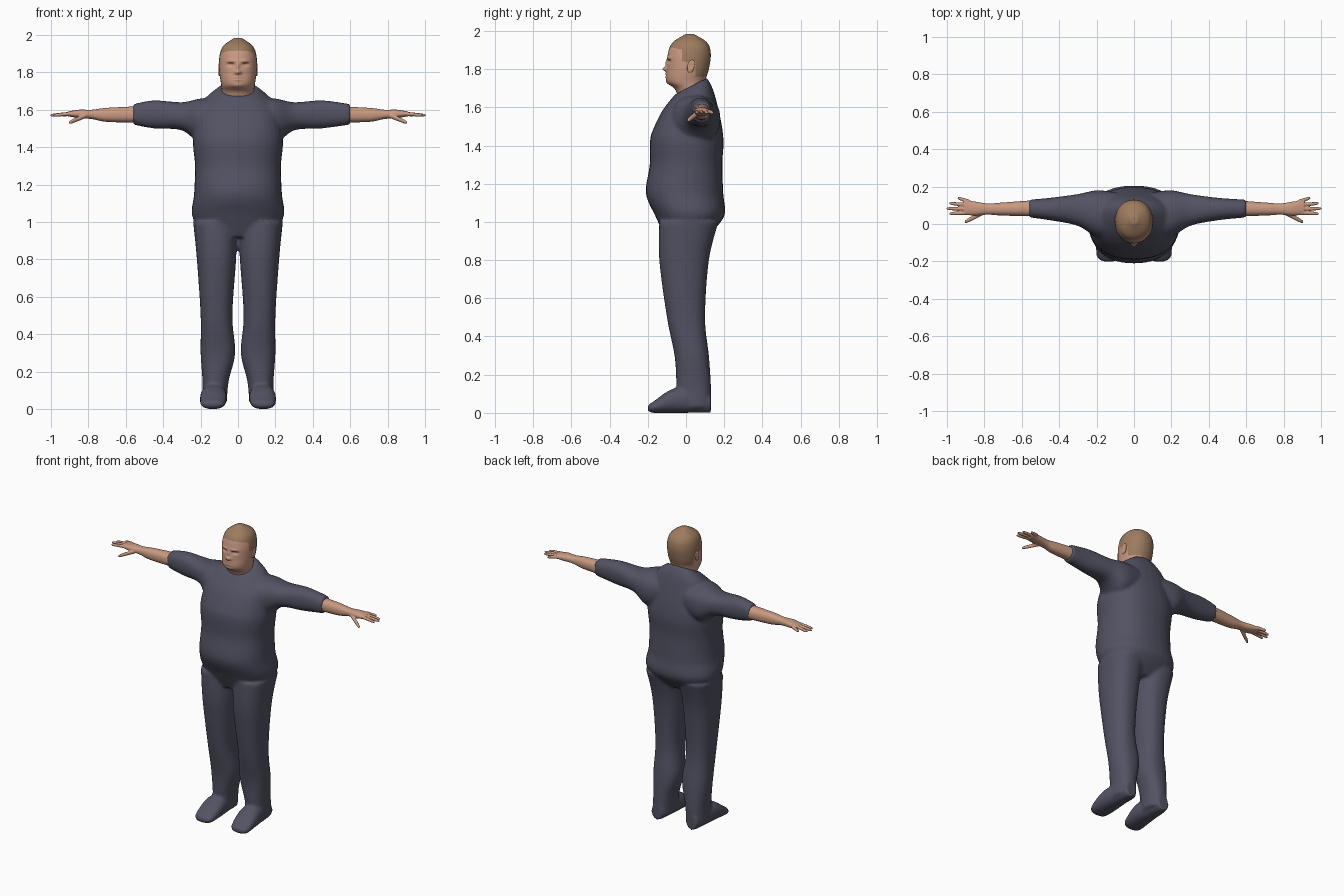
import bpy
import bmesh
import math

cube = bpy.data.objects.get("Cube")
if cube:
    bpy.data.objects.remove(cube, do_unlink=True)


def material(name, red, green, blue):
    colour = (red, green, blue, 1)
    mat = bpy.data.materials.new(name)
    mat.use_nodes = True
    mat.diffuse_color = colour
    mat.node_tree.nodes["Principled BSDF"].inputs["Base Color"].default_value = colour
    return mat


cloth = material("slate cloth", 0.085, 0.085, 0.125)
skin = material("skin", 0.58, 0.32, 0.22)
hair = material("short hair", 0.34, 0.2, 0.115)
brow = material("dark brow", 0.2, 0.1, 0.07)


def spline(before, start, end, after, t):
    """Smooth blend from start to end, with tangents from the neighbours."""
    tangent_in, tangent_out = (end - before) / 2, (after - start) / 2
    ease = t * t * (3 - 2 * t)
    return (start + (end - start) * ease
            + tangent_in * t * (1 - t) ** 2 - tangent_out * t * t * (1 - t))


def refine(rows, steps=6):
    """Add in-between sections along a smooth profile."""
    padded = [rows[0], *rows, rows[-1]]
    result = []
    for group in zip(padded, padded[1:], padded[2:], padded[3:]):
        for step in range(steps):
            result.append([spline(*column, step / steps) for column in zip(*group)])
    return result + [rows[-1]]


def loft(bm, axis, sections, side=1, sides=32, power=2.3, lean=0):
    """Skin rounded sections: position, then bounds on the two other axes."""
    rings = []
    for along, a_min, a_max, b_min, b_max in refine(list(sections)):
        tilt = lean * max(0, along - 1.45)
        ring = []
        for k in range(sides):
            angle = math.tau * k / sides
            cos, sin = math.cos(angle), math.sin(angle)
            offset_a = (a_max - a_min) / 2 * math.copysign(abs(cos) ** (2 / power), cos)
            offset_b = (b_max - b_min) / 2 * math.copysign(abs(sin) ** (2 / power), sin)
            a = (a_min + a_max) / 2 + offset_a
            b = (b_min + b_max) / 2 + offset_b
            d = along + tilt * offset_b
            x, y, z = {"x": (d, a, b), "y": (a, d, b), "z": (a, b, d)}[axis]
            ring.append(bm.verts.new((x * side, y, z)))
        rings.append(ring)
    for low, high in zip(rings, rings[1:]):
        for k in range(sides):
            after = (k + 1) % sides
            bm.faces.new((low[k], low[after], high[after], high[k]))
    bm.faces.new(rings[0])
    bm.faces.new(rings[-1])


def finger(bm, side, root, tip, radius):
    """Tapered finger from root to tip."""
    sections = []
    for t, scale in ((0, 1.1), (0.5, 1), (0.85, 0.85), (1, 0.45)):
        x, y, z = (p + (q - p) * t for p, q in zip(root, tip))
        r = radius * scale
        sections.append((x, y - r, y + r, z - r, z + r))
    loft(bm, "x", sections, side, sides=12, power=2)


def add_object(name, bm, materials):
    bmesh.ops.recalc_face_normals(bm, faces=bm.faces)
    mesh = bpy.data.meshes.new(name)
    bm.to_mesh(mesh)
    bm.free()
    obj = bpy.data.objects.new(name, mesh)
    bpy.context.collection.objects.link(obj)
    finish(mesh, materials)
    return obj


def finish(mesh, materials):
    mesh.materials.clear()
    for mat in materials:
        mesh.materials.append(mat)
    for face in mesh.polygons:
        face.use_smooth = True
        face.material_index = 0


def fuse(name, bm, voxel, softening, materials):
    """Merge overlapping volumes into one smooth surface."""
    obj = add_object(name, bm, materials)
    remesh = obj.modifiers.new("merge", "REMESH")
    remesh.mode = "VOXEL"
    remesh.voxel_size = voxel
    smooth = obj.modifiers.new("soften", "SMOOTH")
    smooth.factor = 0.5
    smooth.iterations = softening
    bpy.context.view_layer.update()
    depsgraph = bpy.context.evaluated_depsgraph_get()
    merged = bpy.data.meshes.new_from_object(obj.evaluated_get(depsgraph))
    obj.modifiers.clear()
    obj.data = merged
    finish(merged, materials)
    return obj


def symmetric(profile):
    """Turn height, half width, front, back into full sections."""
    return [(z, -half, half, front, back) for z, half, front, back in profile.values()]


# Clothing: torso, legs, feet and sleeves merged into one suit
torso = {"crotch": (0.92, 0.17, -0.11, 0.11),
         "hips": (1.03, 0.245, -0.16, 0.2),
         "belly": (1.15, 0.235, -0.21, 0.195),
         "waist": (1.3, 0.23, -0.19, 0.19),
         "chest": (1.45, 0.24, -0.185, 0.195),
         "shoulders": (1.62, 0.2, -0.13, 0.15),
         "collar": (1.71, 0.1, -0.06, 0.11)}
leg = {"hip": (1, 0, 0.24, -0.14, 0.17),
       "thigh": (0.8, 0.01, 0.22, -0.14, 0.12),
       "knee": (0.5, 0.03, 0.2, -0.1, 0.1),
       "calf": (0.3, 0.015, 0.2, -0.06, 0.12),
       "ankle": (0.15, 0.05, 0.19, -0.05, 0.13),
       "heel": (0.03, 0.06, 0.19, -0.04, 0.13)}
foot = {"toe": (-0.2, 0.1, 0.17, 0.01, 0.04),
        "ball": (-0.17, 0.07, 0.2, 0, 0.06),
        "instep": (-0.05, 0.06, 0.2, 0, 0.13),
        "heel": (0.13, 0.09, 0.17, 0, 0.1)}
sleeve = {"root": (0.1, -0.08, 0.17, 1.45, 1.66),
          "shoulder": (0.2, -0.07, 0.18, 1.42, 1.66),
          "armpit": (0.3, -0.01, 0.16, 1.49, 1.64),
          "elbow": (0.45, 0.02, 0.14, 1.5, 1.65)}
suit = bmesh.new()
loft(suit, "z", symmetric(torso), lean=2)
for side, cuff in ((1, 0.6), (-1, 0.56)):
    loft(suit, "z", leg.values(), side)
    loft(suit, "y", foot.values(), side)
    loft(suit, "x", [*sleeve.values(), (cuff, 0.035, 0.13, 1.52, 1.63)], side)
fuse("suit", suit, voxel=0.01, softening=5, materials=[cloth])

# Forearms and hands
forearm = {"elbow": (0.5, 0.04, 0.13, 1.53, 1.62),
           "middle": (0.7, 0.045, 0.115, 1.535, 1.61),
           "wrist": (0.78, 0.05, 0.11, 1.55, 1.6),
           "palm": (0.85, 0.045, 0.12, 1.555, 1.6),
           "knuckles": (0.91, 0.05, 0.13, 1.565, 1.59)}
for side, label in ((1, "left"), (-1, "right")):
    arm = bmesh.new()
    loft(arm, "x", forearm.values(), side)
    for i in range(4):
        root = (0.88, 0.06 + 0.02 * i, 1.58)
        tip = (1.003 - 0.015 * (i - 1) ** 2, 0.055 + 0.028 * i, 1.57)
        finger(arm, side, root, tip, radius=0.01)
    finger(arm, side, (0.81, 0.06, 1.57), (0.905, 0.01, 1.53), radius=0.0125)
    fuse(label + "_forearm_and_hand", arm, voxel=0.0035, softening=3, materials=[skin])

# Head and neck
skull = {"base": (1.6, 0.08, -0.03, 0.1),
         "neck": (1.69, 0.085, -0.055, 0.1),
         "chin": (1.735, 0.09, -0.1, 0.1),
         "cheeks": (1.8, 0.1, -0.1, 0.12),
         "temples": (1.88, 0.1, -0.095, 0.13),
         "forehead": (1.94, 0.08, -0.07, 0.11),
         "crown": (1.984, 0.02, 0, 0.04)}
bm = bmesh.new()
loft(bm, "z", symmetric(skull), power=2.15)
head = fuse("head", bm, voxel=0.004, softening=4, materials=[skin, hair, brow])

# Facial relief: x, z, spread in x and z, push along y
relief = {"nose tip": (0, 1.8, 0.017, 0.012, -0.022),
          "nose bridge": (0, 1.83, 0.01, 0.02, -0.01),
          "eye socket": (0.037, 1.84, 0.02, 0.01, 0.009),
          "brow ridge": (0.035, 1.86, 0.025, 0.008, -0.005),
          "lips": (0, 1.767, 0.02, 0.014, -0.007),
          "mouth line": (0, 1.767, 0.026, 0.003, 0.006),
          "chin": (0, 1.727, 0.026, 0.014, -0.006)}
for vert in head.data.vertices:
    x, y, z = vert.co
    if y < -0.02:
        for across, up, wide, tall, push in relief.values():
            distance = math.hypot((abs(x) - across) / wide, (z - up) / tall)
            vert.co.y += push * math.exp(-distance ** 2)


def hair_limit(y):
    """Hairline height: forehead, sideburn, then nape."""
    if y < -0.02:
        return 1.9 - (y + 0.02) / 4
    return 1.84 if y < 0.05 else 1.76


for face in head.data.polygons:
    x, y, z = face.center
    if z > hair_limit(y):
        face.material_index = 1
    elif y < -0.03 and math.hypot((abs(x) - 0.039) / 0.022, (z - 1.849) / 0.005) < 1:
        face.material_index = 2

# Ears: flattened balls with a hollow on the outside
for side, label in ((1, "left"), (-1, "right")):
    ear = bmesh.new()
    bmesh.ops.create_uvsphere(ear, u_segments=20, v_segments=12, radius=1)
    for vert in ear.verts:
        x, y, z = vert.co
        hollow = 0.007 * math.exp(-4 * (y * y + z * z)) if x > 0 else 0
        vert.co = (side * (0.1 + 0.009 * x - hollow),
                   0.026 + 0.019 * y + 0.006 * z, 1.815 + 0.034 * z)
    add_object(label + "_ear", ear, [skin])
